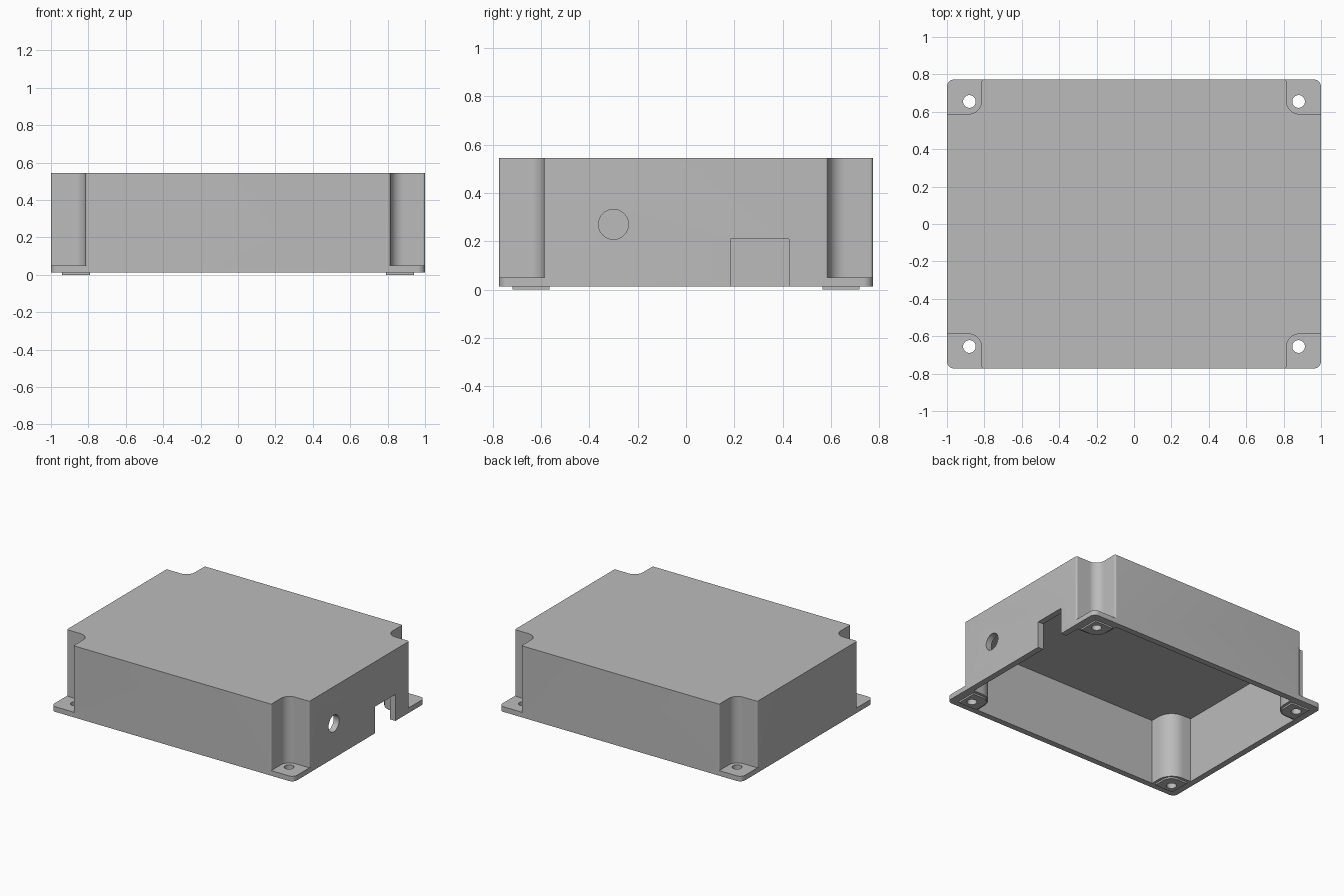
import bpy, bmesh, math
from mathutils import Vector

if "Cube" in bpy.data.objects:
    bpy.data.objects.remove(bpy.data.objects["Cube"], do_unlink=True)

HX, HY = 1.0, 0.773          # half footprint
NX, NY = 0.815, 0.588        # corner recess edges
BASE, TAB, TOP = 0.012, 0.05, 0.545
WALL = 0.045
HOLE = (0.88, 0.655)

grey = bpy.data.materials.new("plain grey")
grey.use_nodes = True
colour = (0.5, 0.5, 0.5, 1)
grey.diffuse_color = colour
grey.node_tree.nodes["Principled BSDF"].inputs["Base Color"].default_value = colour


def rounded(corners, steps=10):
    """Outline from (x, y, radius) corners, each replaced by an arc."""
    out = []
    for i, (x, y, r) in enumerate(corners):
        p = Vector((x, y))
        a = (Vector(corners[i - 1][:2]) - p).normalized()
        b = (Vector(corners[(i + 1) % len(corners)][:2]) - p).normalized()
        if r == 0:
            out.append(p)
            continue
        centre = p + (a + b) * r      # all corners are right angles
        for k in range(steps + 1):
            t = k / steps * math.pi / 2
            out.append(centre - b * r * math.cos(t) - a * r * math.sin(t))
    return out


def circle(x, y, r, n=32):
    return [Vector((x + r * math.cos(k * math.tau / n), y + r * math.sin(k * math.tau / n)))
            for k in range(n)]


def prism(name, outlines, z0, z1, along_x=False, helper=False):
    """Extrude closed outlines upward, or along x for side openings."""
    bm = bmesh.new()
    for pts in outlines:
        place = (lambda p: (z0, p.x, p.y)) if along_x else (lambda p: (p.x, p.y, z0))
        face = bm.faces.new([bm.verts.new(place(p)) for p in pts])
        new = bmesh.ops.extrude_face_region(bm, geom=[face])["geom"]
        move = (z1 - z0, 0, 0) if along_x else (0, 0, z1 - z0)
        bmesh.ops.translate(bm, vec=move, verts=[v for v in new if isinstance(v, bmesh.types.BMVert)])
    bmesh.ops.recalc_face_normals(bm, faces=bm.faces)
    mesh = bpy.data.meshes.new(name)
    bm.to_mesh(mesh)
    bm.free()
    mesh.materials.append(grey)
    obj = bpy.data.objects.new(name, mesh)
    bpy.context.collection.objects.link(obj)
    obj.hide_render = helper
    return obj


def combine(target, tool, operation):
    bpy.context.view_layer.objects.active = target
    mod = target.modifiers.new(operation, "BOOLEAN")
    mod.operation, mod.solver, mod.object = operation, "EXACT", tool
    bpy.ops.object.modifier_apply(modifier=mod.name)
    bpy.data.objects.remove(tool, do_unlink=True)


def recessed(inset, soft, hollow):
    """Rectangle with a rounded recess in every corner."""
    hx, hy, nx, ny = HX - inset, HY - inset, NX - inset, NY - inset
    corners = []
    for sx, sy in ((1, 1), (-1, 1), (-1, -1), (1, -1)):
        trio = [(hx, ny, soft), (nx, ny, hollow), (nx, hy, soft)]
        if sx * sy < 0:
            trio.reverse()
        corners += [(sx * x, sy * y, r) for x, y, r in trio]
    return rounded(corners)


SIGNS = [(sx, sy) for sx in (1, -1) for sy in (1, -1)]

# Enclosure: recessed block joined to the mounting tabs, then hollowed from below
case = prism("enclosure", [recessed(0, 0.012, 0.07)], BASE, TOP)
base = prism("base_tabs", [rounded([(HX, HY, .04), (-HX, HY, .04), (-HX, -HY, .04), (HX, -HY, .04)])],
             BASE, TAB, helper=True)
combine(case, base, "UNION")
combine(case, prism("cavity", [recessed(WALL, 0, 0.07 + WALL)], -0.1, TOP - WALL, helper=True), "DIFFERENCE")

# Side openings: round cable hole and rectangular connector slot
slot = [Vector(p) for p in ((0.185, -0.1), (0.425, -0.1), (0.425, 0.21), (0.185, 0.21))]
combine(case, prism("side_openings", [circle(-0.3, 0.27, 0.062), slot], 0.85, 1.1,
                    along_x=True, helper=True), "DIFFERENCE")


def screw_holes():
    return prism("screw_holes", [circle(sx * HOLE[0], sy * HOLE[1], 0.034) for sx, sy in SIGNS],
                 -0.1, 0.1, helper=True)


combine(case, screw_holes(), "DIFFERENCE")

# Thin feet under the tabs, rounded on the inner corner
feet = prism("feet", [rounded([(sx * .94, sy * .718, 0), (sx * .79, sy * .718, 0),
                               (sx * .79, sy * .565, .07), (sx * .94, sy * .565, 0)])
                      for sx, sy in SIGNS], 0, BASE)
combine(feet, screw_holes(), "DIFFERENCE")

for obj in (case, feet):
    bpy.ops.object.select_all(action="DESELECT")
    obj.select_set(True)
    bpy.context.view_layer.objects.active = obj
    bpy.ops.object.shade_smooth_by_angle(angle=math.radians(30))
